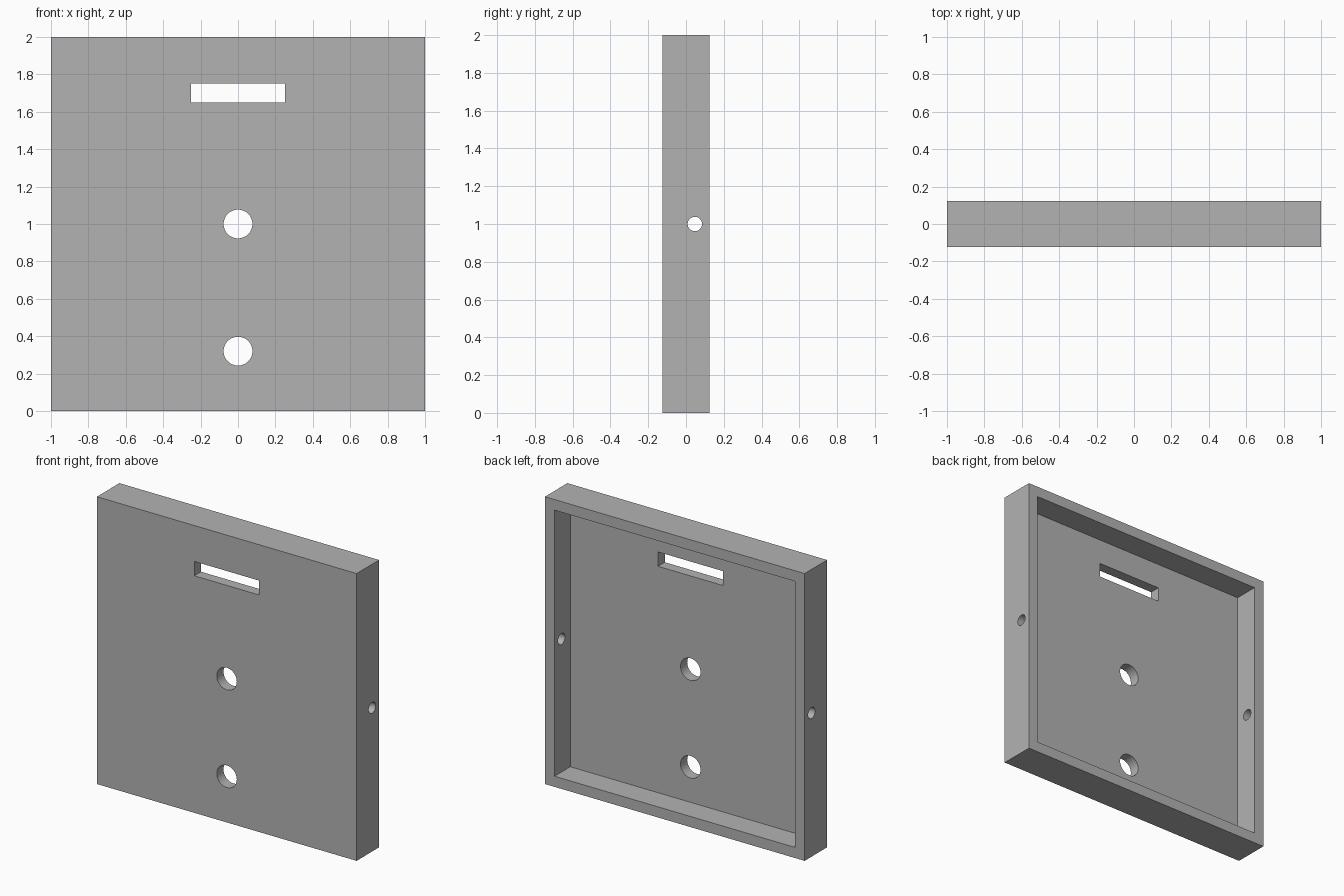
import bpy
from math import pi

if "Cube" in bpy.data.objects:
    bpy.data.objects.remove(bpy.data.objects["Cube"], do_unlink=True)

HALF_DEPTH = 0.1235
WALL = 0.074

grey = bpy.data.materials.new("plain grey")
grey.use_nodes = True
colour = (0.45, 0.45, 0.45, 1)
grey.diffuse_color = colour
grey.node_tree.nodes["Principled BSDF"].inputs["Base Color"].default_value = colour


def box(name, low, high):
    centre = [(a + b) / 2 for a, b in zip(low, high)]
    bpy.ops.mesh.primitive_cube_add(size=1, location=centre)
    obj = bpy.context.object
    obj.name = name
    obj.scale = [b - a for a, b in zip(low, high)]
    bpy.ops.object.transform_apply(location=True, rotation=True, scale=True)
    obj.data.materials.append(grey)
    return obj


def drill(name, radius, length, location, rotation):
    bpy.ops.mesh.primitive_cylinder_add(
        vertices=48, radius=radius, depth=length, location=location, rotation=rotation)
    obj = bpy.context.object
    obj.name = name
    obj.data.materials.append(grey)
    return obj


# Square tray standing on edge, closed at the front
tray = box("tray", (-1, -HALF_DEPTH, 0), (1, HALF_DEPTH, 2))

# Open recess in the back, leaving a rim all round
inner = 1 - WALL
cutters = [box("recess_cutter", (-inner, WALL - HALF_DEPTH, WALL),
               (inner, HALF_DEPTH + 0.1, 2 - WALL))]

# Slot near the top of the front panel
cutters.append(box("slot_cutter", (-0.25, -0.3, 1.65), (0.25, 0.3, 1.75)))

# Two round holes in the front panel
for name, z in (("middle", 1.0), ("lower", 0.32)):
    cutters.append(drill(name + "_hole_cutter", 0.077, 0.6, (0, 0, z), (pi / 2, 0, 0)))

# Small holes through both side walls
cutters.append(drill("side_hole_cutter", 0.038, 2.4, (0, 0.047, 1), (0, pi / 2, 0)))

for cutter in cutters:
    cutter.hide_render = True
    cutter.hide_viewport = True
    cut = tray.modifiers.new(cutter.name, "BOOLEAN")
    cut.operation = "DIFFERENCE"
    cut.solver = "EXACT"
    cut.object = cutter

# Bake the cuts, then remove the cutters
bpy.ops.object.select_all(action="DESELECT")
bpy.context.view_layer.objects.active = tray
tray.select_set(True)
for cutter in cutters:
    bpy.ops.object.modifier_apply(modifier=cutter.name)
for cutter in cutters:
    bpy.data.objects.remove(cutter, do_unlink=True)
bpy.ops.object.shade_smooth_by_angle(angle=pi / 6)
